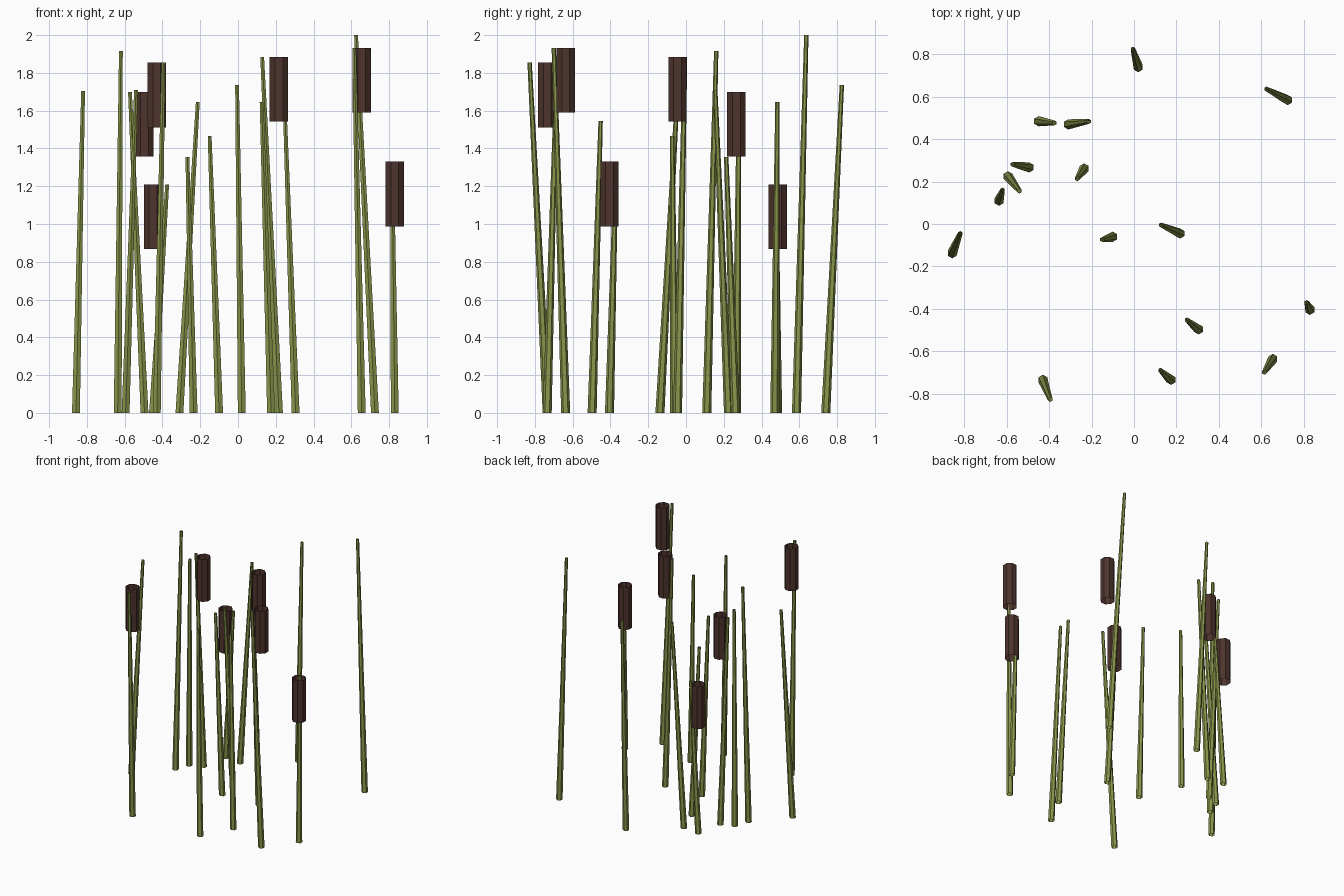
import bpy, bmesh, math
from mathutils import Vector

if "Cube" in bpy.data.objects:
    bpy.data.objects.remove(bpy.data.objects["Cube"])


def make_material(name, rgb):
    mat = bpy.data.materials.new(name)
    mat.diffuse_color = (*rgb, 1)
    mat.use_nodes = True
    mat.node_tree.nodes["Principled BSDF"].inputs["Base Color"].default_value = mat.diffuse_color
    return mat


green = make_material("reed green", (0.255, 0.305, 0.07))
brown = make_material("seed head brown", (0.076, 0.034, 0.027))


def tube(name, bottom, top, r0, r1, sides, mat):
    """Open-ended, flat-faced tapered tube between two points."""
    bm = bmesh.new()
    rings = []
    for centre, r in ((bottom, r0), (top, r1)):
        ring = []
        for i in range(sides):
            a = 2 * math.pi * (i + 0.5) / sides
            offset = Vector((r * math.cos(a), r * math.sin(a), 0))
            ring.append(bm.verts.new(Vector(centre) + offset))
        rings.append(ring)
    for i in range(sides):
        j = (i + 1) % sides
        bm.faces.new((rings[0][i], rings[0][j], rings[1][j], rings[1][i]))
    mesh = bpy.data.meshes.new(name)
    bm.to_mesh(mesh)
    bm.free()
    mesh.materials.append(mat)
    obj = bpy.data.objects.new(name, mesh)
    bpy.context.collection.objects.link(obj)


# Reeds: base x, base y, tip x, tip y, height, has seed head
REEDS = [
    (0.02, 0.74, -0.005, 0.825, 1.735, 0),
    (0.725, 0.585, 0.625, 0.637, 2.0, 0),
    (-0.45, 0.485, -0.375, 0.477, 1.21, 1),
    (-0.31, 0.47, -0.213, 0.484, 1.645, 0),
    (-0.495, 0.267, -0.572, 0.281, 1.7, 1),
    (-0.595, 0.225, -0.54, 0.155, 1.71, 0),
    (-0.637, 0.11, -0.62, 0.16, 1.915, 0),
    (-0.235, 0.262, -0.268, 0.213, 1.355, 0),
    (-0.858, -0.138, -0.82, -0.045, 1.705, 0),
    (-0.1, -0.06, -0.15, -0.073, 1.465, 0),
    (0.217, -0.045, 0.128, -0.005, 1.885, 1),
    (0.305, -0.497, 0.25, -0.452, 1.545, 0),
    (0.175, -0.735, 0.125, -0.69, 1.645, 0),
    (0.83, -0.405, 0.815, -0.37, 1.33, 1),
    (0.655, -0.637, 0.615, -0.7, 1.933, 1),
    (-0.43, -0.735, -0.395, -0.828, 1.855, 1),
]

for n, (bx, by, tx, ty, h, head) in enumerate(REEDS, 1):
    # Leaning, tapering stem
    tube(f"stem_{n}", (bx, by, 0), (tx, ty, h), 0.024, 0.0115, 6, green)
    # Upright seed head over the stem's foot
    if head:
        tube(f"seed_head_{n}", (bx, by, h - 0.343), (bx, by, h),
             0.053, 0.053, 8, brown)
